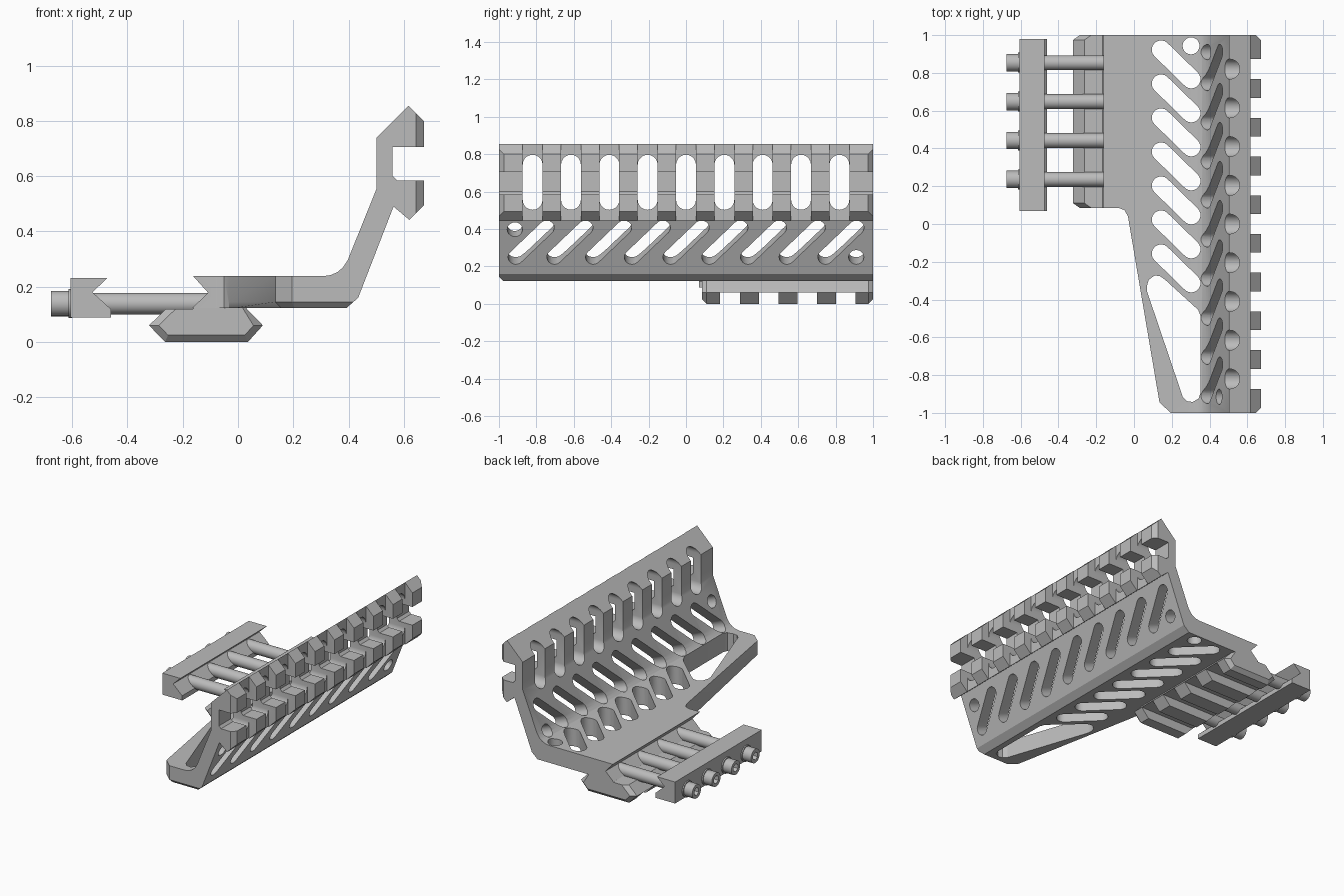
import bpy, bmesh, math
from mathutils import Vector

cube = bpy.data.objects.get("Cube")
if cube:
    bpy.data.objects.remove(cube, do_unlink=True)

grey = bpy.data.materials.new("plain_grey")
grey.use_nodes = True
grey.diffuse_color = (0.5, 0.5, 0.5, 1)
grey.node_tree.nodes["Principled BSDF"].inputs["Base Color"].default_value = (0.5, 0.5, 0.5, 1)

X, Y, Z = Vector((1, 0, 0)), Vector((0, 1, 0)), Vector((0, 0, 1))
ORIGIN = Vector((0, 0, 0))


def prisms(name, outlines, u, v, w, start, end, origin=ORIGIN, bevel=0, rule=None):
    """Extrude 2D outlines in the u/v plane along w; bevel edges chosen by rule."""
    bm = bmesh.new()
    for pts in outlines:
        face = bm.faces.new([bm.verts.new(origin + u * a + v * b + w * start) for a, b in pts])
        grown = bmesh.ops.extrude_face_region(bm, geom=[face])["geom"]
        moved = [g for g in grown if isinstance(g, bmesh.types.BMVert)]
        bmesh.ops.translate(bm, verts=moved, vec=w * (end - start))
    bmesh.ops.recalc_face_normals(bm, faces=bm.faces)
    if rule:
        edges = [e for e in bm.edges if rule(e.verts[0].co, e.verts[1].co)]
        bmesh.ops.bevel(bm, geom=edges, offset=bevel, segments=1, affect='EDGES')
    mesh = bpy.data.meshes.new(name)
    bm.to_mesh(mesh)
    bm.free()
    mesh.materials.append(grey)
    obj = bpy.data.objects.new(name, mesh)
    bpy.context.collection.objects.link(obj)
    return obj


def stadium(a, b, r, n=10):
    """Round-ended slot outline from a to b; a circle when both are equal."""
    d = Vector(b) - Vector(a)
    t = math.atan2(d.y, d.x)
    pts = []
    for c, turn in ((b, -math.pi / 2), (a, math.pi / 2)):
        count = n if d.length == 0 else n + 1
        for i in range(count):
            q = t + turn + math.pi * i / n
            pts.append((c[0] + r * math.cos(q), c[1] + r * math.sin(q)))
    return pts


def rect(a0, a1, b0, b1):
    return [(a0, b0), (a1, b0), (a1, b1), (a0, b1)]


def combine(obj, cutter, operation='DIFFERENCE'):
    """Apply a boolean and throw the cutter away."""
    cutter.hide_render = True
    mod = obj.modifiers.new("cut", 'BOOLEAN')
    mod.operation, mod.solver, mod.object = operation, 'EXACT', cutter
    graph = bpy.context.evaluated_depsgraph_get()
    mesh = bpy.data.meshes.new_from_object(obj.evaluated_get(graph))
    obj.modifiers.clear()
    obj.data = mesh
    bpy.data.objects.remove(cutter, do_unlink=True)


# Bracket body: floor, sloping wall and upper rail as one section
section = [(-0.162, 0.238), (0.307, 0.238), (0.335, 0.242), (0.36, 0.253), (0.38, 0.27),
           (0.397, 0.296), (0.502, 0.556), (0.502, 0.74), (0.618, 0.855), (0.673, 0.80),
           (0.673, 0.706), (0.56, 0.706), (0.56, 0.6), (0.575, 0.585), (0.673, 0.585),
           (0.673, 0.495), (0.62, 0.442), (0.563, 0.49), (0.435, 0.16), (0.393, 0.123),
           (-0.166, 0.123), (-0.108, 0.178)]
body = prisms("bracket_body", [section], X, Z, Y, -1.1, 1.1)

# Plan outline with the tapered front arm and chamfered lower edge
plan = [(-0.4, 1), (-0.4, 0.085), (-0.08, 0.085), (-0.05, 0.073), (-0.032, 0.04),
        (0.135, -0.945), (0.195, -1), (0.645, -1), (0.72, -0.925), (0.72, 0.925), (0.645, 1)]
trim = prisms("trim", [plan], X, Y, Z, 0.12, 1.0, bevel=0.025,
              rule=lambda a, b: max(a.z, b.z) < 0.13 and max(a.y, b.y) < 0.06 and max(a.x, b.x) < 0.7)
combine(body, trim, 'INTERSECT')

# Floor openings
floor = [stadium((0.143, 0.923 - 0.18 * i), (0.303, 0.767 - 0.18 * i), 0.049) for i in range(7)]
floor.append(stadium((0.302, 0.943), (0.302, 0.943), 0.045))
floor.append([(0.068, -0.33), (0.078, -0.295), (0.11, -0.272), (0.14, -0.277), (0.17, -0.3),
              (0.34, -0.455), (0.353, -0.49), (0.353, -0.89), (0.342, -0.925), (0.31, -0.942),
              (0.28, -0.938), (0.258, -0.915), (0.07, -0.36)])
combine(body, prisms("floor_cut", floor, X, Y, Z, 0.05, 0.4))

# Slanted wall slots, square to the wall
up = Vector((0.128, 0, 0.33)).normalized()
out = Vector((up.z, 0, -up.x))
slots = [stadium((-0.91 + 0.207 * i, 0.096), (-0.745 + 0.207 * i, 0.265), 0.041) for i in range(9)]
slots += [stadium((y, s), (y, s), 0.041) for y, s in ((-0.915, 0.255), (0.91, 0.096))]
combine(body, prisms("wall_cut", slots, Y, up, out, -0.2, 0.06, origin=Vector((0.435, 0, 0.16))))

# Upper rail cross slots and tall through holes
centres = [0.205 * i for i in range(-4, 5)]
combine(body, prisms("tooth_cut", [rect(y - 0.053, y + 0.053, 0.4, 0.9) for y in centres],
                     Y, Z, X, 0.617, 0.8))
combine(body, prisms("hole_cut", [stadium((y, 0.556), (y, 0.744), 0.053) for y in centres],
                     Y, Z, X, 0.4, 0.8))

# Lower rail with cross slots
rail_section = [(-0.264, 0), (0.036, 0), (0.09, 0.06), (0.03, 0.122), (0, 0.15),
                (-0.12, 0.15), (-0.165, 0.119), (-0.262, 0.119), (-0.322, 0.06)]
rail = prisms("lower_rail", [rail_section], X, Z, Y, 0.085, 1.0, bevel=0.025,
              rule=lambda a, b: abs(a.y - b.y) < 0.01 and (a.z + b.z) / 2 < 0.1)
bolt_y = [0.236 + 0.206 * i for i in range(4)]
combine(rail, prisms("rail_cut", [rect(y - 0.053, y + 0.053, -0.1, 0.06) for y in bolt_y],
                     Y, Z, X, -0.5, 0.3))

# Clamp bar
clamp = prisms("clamp_bar", [[(-0.606, 0.231), (-0.473, 0.231), (-0.527, 0.18), (-0.46, 0.119),
                              (-0.46, 0.088), (-0.606, 0.088)]], X, Z, Y, 0.07, 0.98)


# Clamp bolts: shafts, washers and socket heads
def discs(r, n=12):
    return [stadium((y, 0.139), (y, 0.139), r, n) for y in bolt_y]


shafts = prisms("bolt_shafts", discs(0.039), Y, Z, X, -0.6, -0.05)
washers = prisms("bolt_washers", discs(0.053), Y, Z, X, -0.614, -0.6)
heads = prisms("bolt_heads", discs(0.046), Y, Z, X, -0.676, -0.61)
combine(heads, prisms("socket_cut", discs(0.026, 3), Y, Z, X, -0.7, -0.64))

# Smooth the round surfaces, keep the edges sharp
bpy.ops.object.select_all(action='DESELECT')
for part in (body, rail, clamp, shafts, washers, heads):
    part.select_set(True)
bpy.context.view_layer.objects.active = body
bpy.ops.object.shade_smooth_by_angle(angle=math.radians(25))
